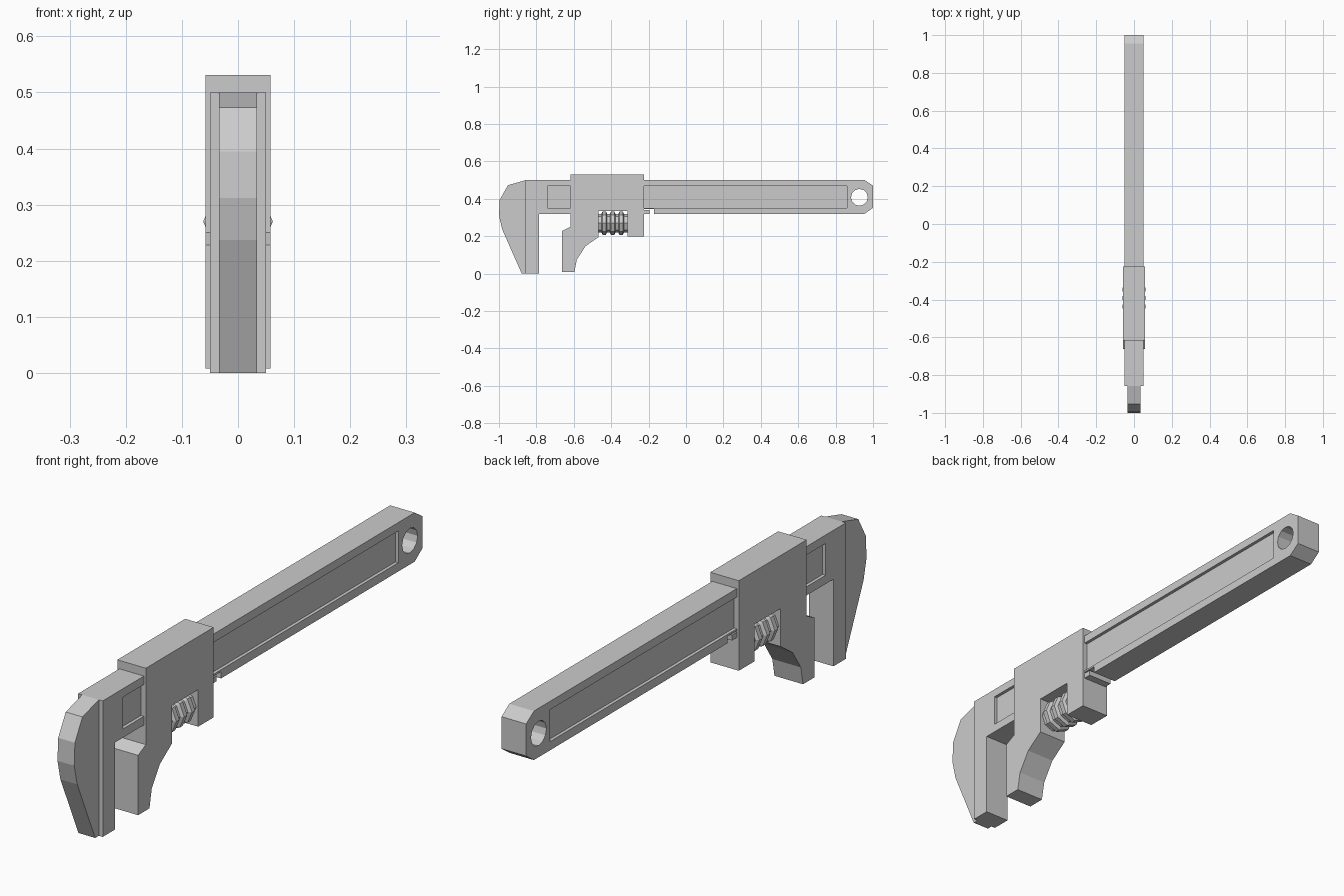
import bpy, bmesh, math
from mathutils import Matrix

if "Cube" in bpy.data.objects:
    bpy.data.objects.remove(bpy.data.objects["Cube"])


def profile(name, pts, half):
    """Extrude a (y, z) outline symmetrically along x."""
    bm = bmesh.new()
    face = bm.faces.new([bm.verts.new((-half, y, z)) for y, z in pts])
    ext = bmesh.ops.extrude_face_region(bm, geom=[face])
    moved = [v for v in ext["geom"] if isinstance(v, bmesh.types.BMVert)]
    bmesh.ops.translate(bm, verts=moved, vec=(2 * half, 0, 0))
    bmesh.ops.recalc_face_normals(bm, faces=bm.faces)
    return finish(name, bm)


def finish(name, bm):
    me = bpy.data.meshes.new(name)
    bm.to_mesh(me)
    bm.free()
    ob = bpy.data.objects.new(name, me)
    bpy.context.collection.objects.link(ob)
    return ob


def cut(target, cutter):
    mod = target.modifiers.new("cut", "BOOLEAN")
    mod.operation = "DIFFERENCE"
    mod.solver = "EXACT"
    mod.object = cutter
    bpy.context.view_layer.objects.active = target
    bpy.ops.object.modifier_apply(modifier=mod.name)
    bpy.data.objects.remove(cutter)


def rect(y0, y1, z0, z1):
    return [(y0, z0), (y1, z0), (y1, z1), (y0, z1)]


# handle bar with fixed jaw, notched where the slider's tongue runs
bar = profile("handle_bar", [
    (-0.857, 0), (-0.785, 0), (-0.785, 0.32), (-0.56, 0.32), (-0.56, 0.345),
    (-0.17, 0.345), (-0.17, 0.32), (0.955, 0.32), (1, 0.352), (1, 0.47),
    (0.955, 0.5), (-0.857, 0.5)], 0.05)

# shallow panel recess on both sides
for side in (-1, 1):
    panel = profile("panel_cutter", rect(-0.74, 0.86, 0.352, 0.469), 0.02)
    panel.data.transform(Matrix.Translation((side * 0.058, 0, 0)))
    panel.hide_render = True
    cut(bar, panel)

# hanging hole
hole = profile("hole_cutter", [
    (0.927 + 0.045 * math.cos(a * math.tau / 12),
     0.408 + 0.045 * math.sin(a * math.tau / 12)) for a in range(12)], 0.1)
hole.hide_render = True
cut(bar, hole)

# narrower rounded back of the fixed jaw
profile("jaw_back", [
    (-0.85, 0), (-0.878, 0), (-0.983, 0.237), (-1, 0.312), (-0.996, 0.395),
    (-0.952, 0.473), (-0.857, 0.5), (-0.85, 0.5)], 0.034)

# sliding jaw with the worm window
profile("sliding_jaw", [
    (-0.618, 0.531), (-0.618, 0.25), (-0.663, 0.228), (-0.663, 0.008),
    (-0.597, 0.008), (-0.584, 0.075), (-0.537, 0.147), (-0.467, 0.196),
    (-0.467, 0.336), (-0.314, 0.336), (-0.314, 0.2), (-0.224, 0.2),
    (-0.224, 0.531)], 0.058)

# tongue under the bar, just poking out behind the slider
profile("slider_tongue", rect(-0.3, -0.195, 0.32, 0.34), 0.05)

# adjusting worm: octagonal core with raised ridges, swept around y
steps = [(-0.468, 0), (-0.468, 0.05)]
for c in (-0.437, -0.392, -0.347):
    steps += [(c - 0.015, 0.05), (c - 0.009, 0.062),
              (c + 0.009, 0.062), (c + 0.015, 0.05)]
steps += [(-0.313, 0.05), (-0.313, 0)]
bm = bmesh.new()
vs = [bm.verts.new((r, y, 0)) for y, r in steps]
edges = [bm.edges.new(p) for p in zip(vs, vs[1:])]
bmesh.ops.spin(bm, geom=vs + edges, cent=(0, 0, 0), axis=(0, 1, 0),
               angle=math.tau, steps=8)
bmesh.ops.remove_doubles(bm, verts=bm.verts, dist=1e-5)
bmesh.ops.translate(bm, verts=bm.verts, vec=(0, 0, 0.27))
bmesh.ops.recalc_face_normals(bm, faces=bm.faces)
finish("adjusting_worm", bm)
